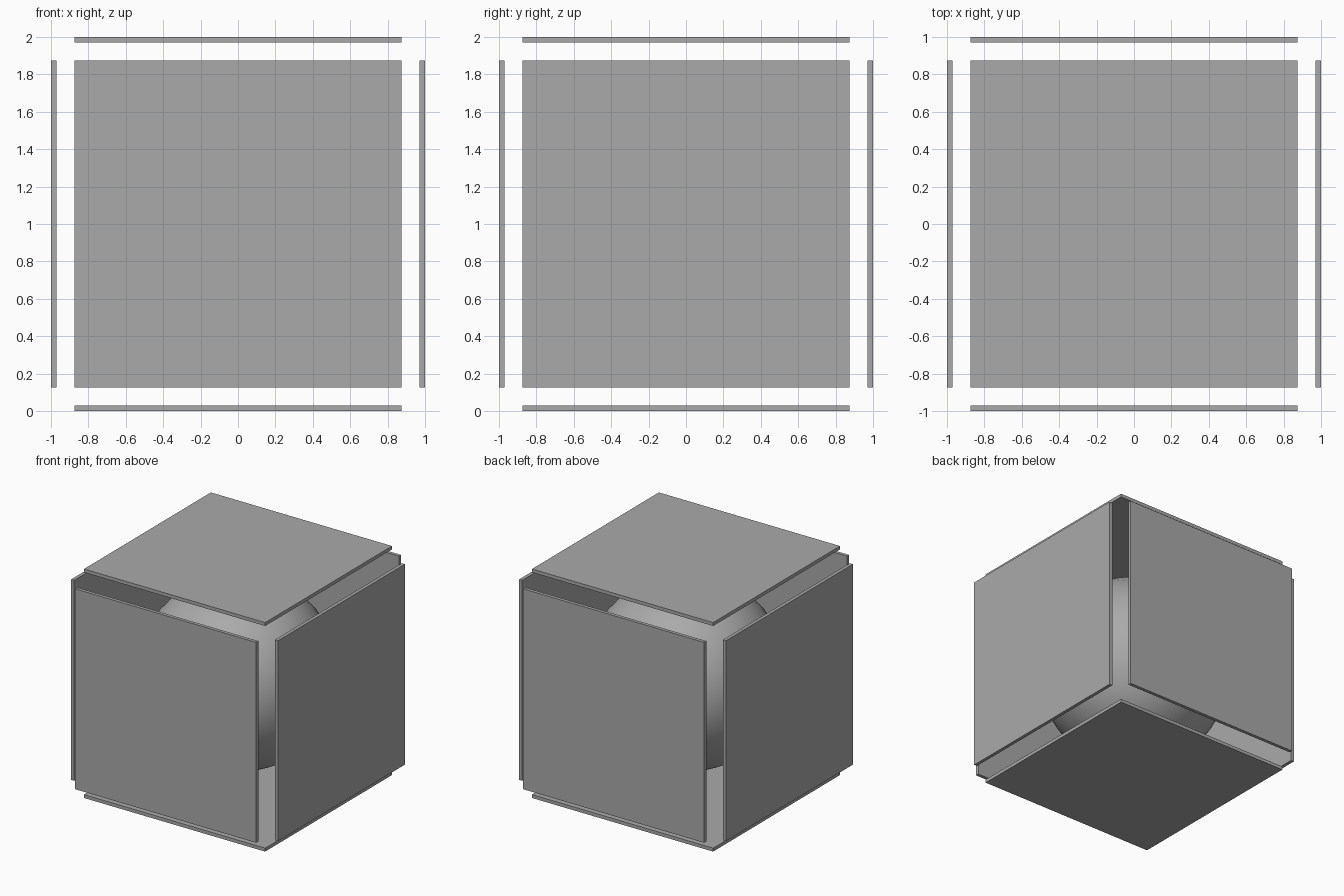
import bpy
import math
from mathutils import Vector

cube = bpy.data.objects.get("Cube")
if cube:
    bpy.data.objects.remove(cube, do_unlink=True)

SIDE = 1.75        # panel edge length
THICK = 0.03       # panel thickness
RADIUS = 0.795     # inner ball
CENTRE = Vector((0, 0, 1))

grey = bpy.data.materials.new("plain grey")
grey.use_nodes = True
colour = (0.4, 0.4, 0.4, 1)
grey.diffuse_color = colour
grey.node_tree.nodes["Principled BSDF"].inputs["Base Color"].default_value = colour


def add_panel(name, direction):
    """Thin square slab whose outer face lies one unit from the centre."""
    d = Vector(direction)
    bpy.ops.mesh.primitive_cube_add(size=1, location=CENTRE + d * (1 - THICK / 2))
    panel = bpy.context.object
    panel.name = name
    panel.scale = [THICK if c else SIDE for c in direction]
    bpy.ops.object.transform_apply(location=False, rotation=False, scale=True)
    panel.data.materials.append(grey)


# Six floating panels, one per side
for name, direction in {
    "left_panel": (1, 0, 0), "right_panel": (-1, 0, 0),
    "back_panel": (0, 1, 0), "front_panel": (0, -1, 0),
    "top_panel": (0, 0, 1), "bottom_panel": (0, 0, -1),
}.items():
    add_panel(name, direction)

# Smooth ball inside the panels
bpy.ops.mesh.primitive_uv_sphere_add(segments=32, ring_count=16, radius=RADIUS, location=CENTRE)
ball = bpy.context.object
ball.name = "inner_ball"
ball.data.materials.append(grey)
bpy.ops.object.shade_smooth_by_angle(angle=math.radians(40))
